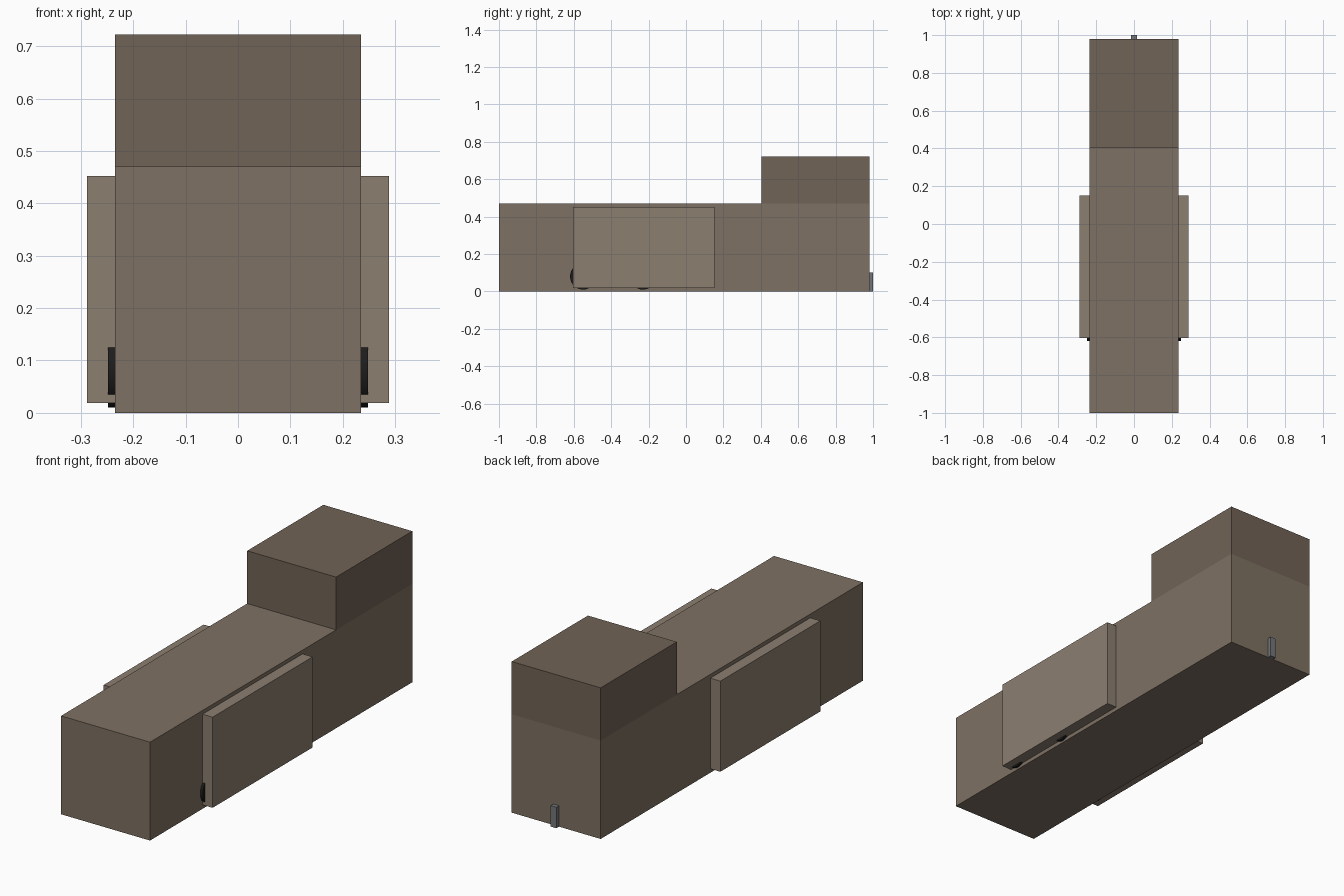
import bpy
import math

if "Cube" in bpy.data.objects:
    bpy.data.objects.remove(bpy.data.objects["Cube"])


def material(name, rgb):
    m = bpy.data.materials.new(name)
    m.diffuse_color = (*rgb, 1)
    m.use_nodes = True
    m.node_tree.nodes["Principled BSDF"].inputs["Base Color"].default_value = m.diffuse_color
    return m


def box(name, x, y, z, mat):
    """Box from (min, max) ranges on each axis."""
    spans = (x, y, z)
    bpy.ops.mesh.primitive_cube_add(size=1, location=[(a + b) / 2 for a, b in spans])
    ob = bpy.context.object
    ob.name = name
    ob.scale = [b - a for a, b in spans]
    bpy.ops.object.transform_apply(location=False, rotation=False, scale=True)
    ob.data.materials.append(mat)
    return ob


def wheel(name, x, y, mat):
    bpy.ops.mesh.primitive_cylinder_add(vertices=32, radius=0.07, depth=0.03,
                                        location=(x, y, 0.08),
                                        rotation=(0, math.pi / 2, 0))
    ob = bpy.context.object
    ob.name = name
    ob.data.materials.append(mat)
    bpy.ops.object.shade_smooth_by_angle()


body_mat = material("body_brown", (0.21, 0.165, 0.125))
dark_mat = material("dark_brown", (0.165, 0.125, 0.093))
panel_mat = material("light_brown", (0.26, 0.21, 0.163))
black_mat = material("black", (0.012, 0.012, 0.013))
metal_mat = material("metal_grey", (0.17, 0.18, 0.19))

# Long base and raised rear block
box("base_body", (-0.235, 0.235), (-1.0, 0.98), (0, 0.47), body_mat)
box("rear_block", (-0.235, 0.235), (0.405, 0.98), (0.47, 0.722), dark_mat)

# Side panels with two wheels tucked behind each
for side, s in (("left", -1), ("right", 1)):
    box(f"{side}_side_panel", sorted((s * 0.235, s * 0.288)),
        (-0.603, 0.152), (0.019, 0.452), panel_mat)
    for end, y in (("front", -0.55), ("rear", -0.23)):
        wheel(f"{side}_{end}_wheel", s * 0.233, y, black_mat)

# Small upright tab at the back
box("rear_tab", (-0.015, 0.015), (0.98, 1.0), (0, 0.1), metal_mat)
